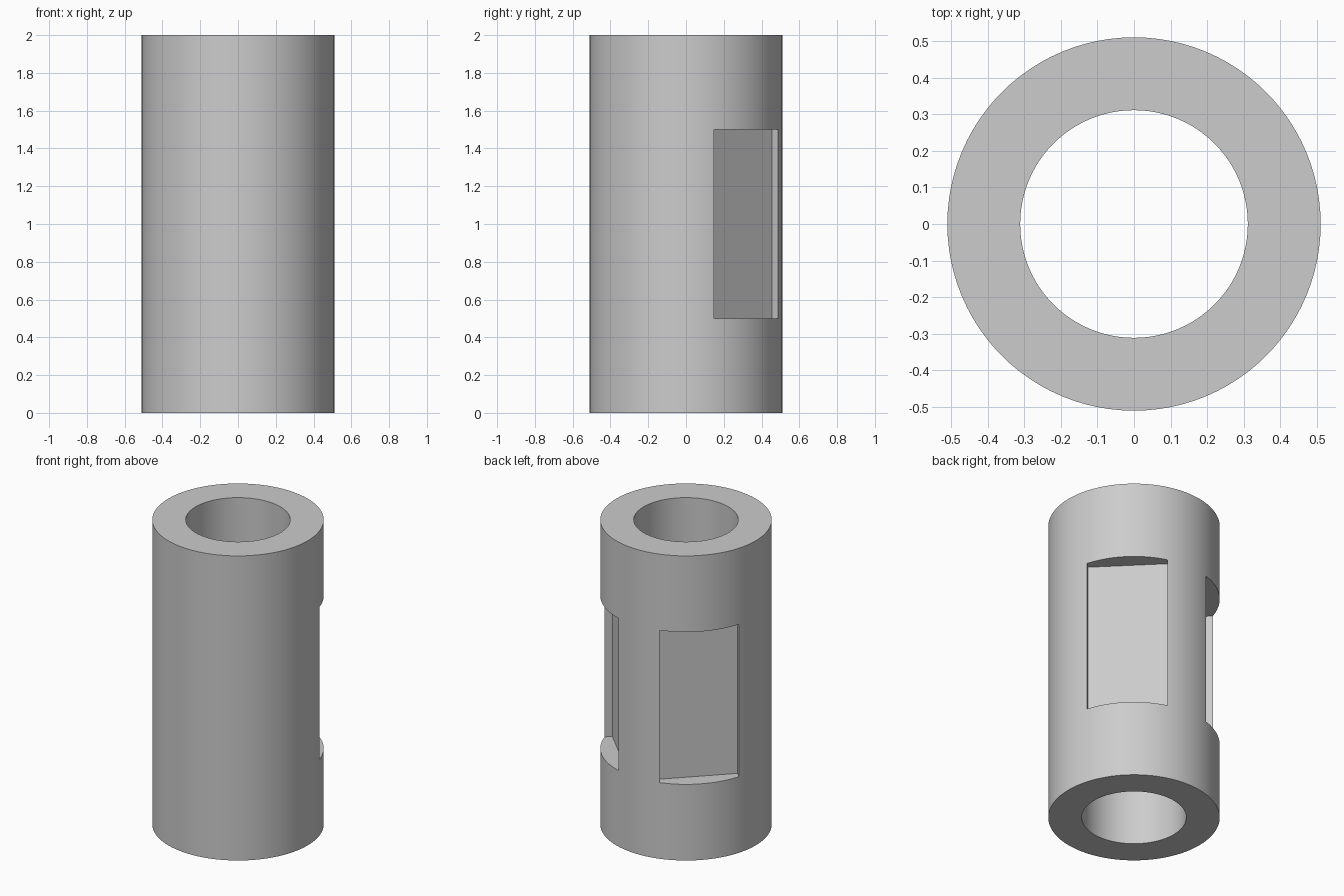
import bpy
from math import radians, cos, sin

OUTER, INNER, HEIGHT = 0.51, 0.311, 2.0
SEGMENTS = 96
FLOOR_DIST, POCKET_WIDTH, POCKET_HEIGHT = 0.403, 0.48, 1.0

cube = bpy.data.objects.get("Cube")
if cube:
    bpy.data.objects.remove(cube, do_unlink=True)


def make_material(name, colour):
    mat = bpy.data.materials.new(name)
    mat.use_nodes = True
    mat.diffuse_color = colour
    mat.node_tree.nodes["Principled BSDF"].inputs["Base Color"].default_value = colour
    return mat


def cylinder(name, radius, height):
    bpy.ops.mesh.primitive_cylinder_add(
        vertices=SEGMENTS, radius=radius, depth=height, location=(0, 0, HEIGHT / 2))
    obj = bpy.context.object
    obj.name = name
    return obj


def pocket_block(angle):
    # Block whose inner face forms the flat pocket floor
    dist = FLOOR_DIST + 0.15
    bpy.ops.mesh.primitive_cube_add(
        size=1, location=(dist * cos(angle), dist * sin(angle), HEIGHT / 2),
        rotation=(0, 0, angle))
    obj = bpy.context.object
    obj.name = "pocket_cutter"
    obj.scale = (0.3, POCKET_WIDTH, POCKET_HEIGHT)
    return obj


def cut(target, cutter):
    cutter.hide_render = True
    mod = target.modifiers.new("cut", 'BOOLEAN')
    mod.operation = 'DIFFERENCE'
    mod.solver = 'EXACT'
    mod.object = cutter
    bpy.context.view_layer.objects.active = target
    bpy.ops.object.modifier_apply(modifier=mod.name)
    bpy.data.objects.remove(cutter, do_unlink=True)


# Sleeve body with a through bore
sleeve = cylinder("sleeve", OUTER, HEIGHT)
sleeve.data.materials.append(make_material("light_grey", (0.604, 0.604, 0.604, 1)))
cut(sleeve, cylinder("bore_cutter", INNER, HEIGHT + 0.2))

# Two flat pockets on the rear, a quarter turn apart
for degrees in (45, 135):
    cut(sleeve, pocket_block(radians(degrees)))

# Smooth walls, sharp rims
bpy.ops.object.select_all(action='DESELECT')
sleeve.select_set(True)
bpy.context.view_layer.objects.active = sleeve
bpy.ops.object.shade_smooth_by_angle(angle=radians(20))
